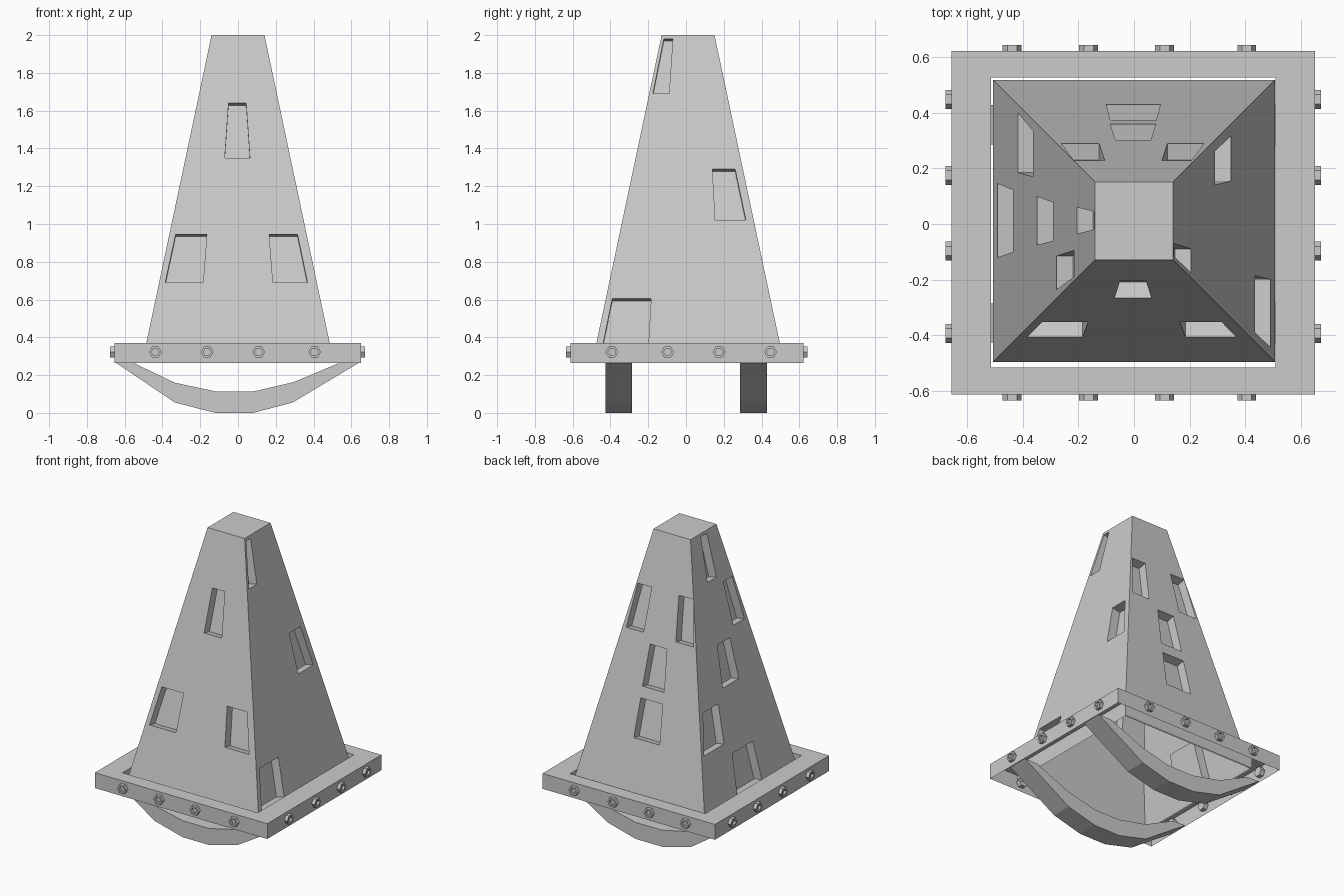
import bpy, bmesh, math
from mathutils import Vector, Matrix

if "Cube" in bpy.data.objects:
    bpy.data.objects.remove(bpy.data.objects["Cube"])

CX, CY = 0.0, 0.011             # tower axis
Z0, Z1 = 0.268, 2.0
H0, H1 = 0.507, 0.14            # half widths at bottom and top
SLOPE = (H0 - H1) / (Z1 - Z0)
DEPTH = 0.06                    # window recess


def half(z):
    return H1 + (Z1 - z) * SLOPE


def finish(bm, name, recalc=True):
    if recalc:
        bmesh.ops.recalc_face_normals(bm, faces=bm.faces)
    me = bpy.data.meshes.new(name)
    bm.to_mesh(me)
    bm.free()
    ob = bpy.data.objects.new(name, me)
    bpy.context.collection.objects.link(ob)
    return ob


def bridge(bm, *rings):
    """Closed skin through matching loops of points, capped at both ends."""
    vs = [[bm.verts.new(p) for p in r] for r in rings]
    n = len(vs[0])
    for a, b in zip(vs, vs[1:]):
        for i in range(n):
            j = (i + 1) % n
            bm.faces.new((a[i], a[j], b[j], b[i]))
    bm.faces.new(vs[0][::-1])
    bm.faces.new(vs[-1])


def rect(x0, x1, y0, y1, z):
    return [(x0, y0, z), (x1, y0, z), (x1, y1, z), (x0, y1, z)]


# Tower body
bm = bmesh.new()
bridge(bm, *[rect(CX - half(z), CX + half(z), CY - half(z), CY + half(z), z) for z in (Z0, Z1)])
tower = finish(bm, "tower")

# Blind windows in five rows; each entry is row, bottom span, top span
ROWS = [(0.35, 0.605), (0.69, 0.945), (1.02, 1.29), (1.35, 1.64), (1.69, 1.98)]
WINDOWS = {
    (0, -1): [(1, -.385, -.185, -.33, -.165), (1, .185, .368, .165, .315), (3, -.07, .063, -.05, .043)],
    (1, 0): [(0, -.442, -.2, -.39, -.185), (2, .155, .317, .14, .26), (4, -.175, -.09, -.117, -.07)],
    (0, 1): [(1, -.10, .095, -.085, .08), (2, -.085, .078, -.066, .06),
             (3, -.26, -.125, -.215, -.105), (3, .12, .25, .10, .205)],
    (-1, 0): [(0, -.12, .145, -.10, .122), (1, .185, .40, .17, .335), (2, -.075, .098, -.06, .077),
              (3, -.235, -.115, -.19, -.095), (4, -.035, .06, -.02, .045)],
}
bm = bmesh.new()
for (nx, ny), wins in WINDOWS.items():
    nrm = Vector((nx, ny, SLOPE)).normalized()
    for row, b0, b1, t0, t1 in wins:
        zb, zt = ROWS[row]
        pts = []
        for u, z in ((b0, zb), (b1, zb), (t1, zt), (t0, zt)):
            pts.append(Vector((CX + nx * half(z), u, z)) if nx else Vector((u, CY + ny * half(z), z)))
        bridge(bm, [p + nrm * 0.02 for p in pts], [p - nrm * DEPTH for p in pts])
cutter = finish(bm, "window_cutter")
cut = tower.modifiers.new("windows", 'BOOLEAN')
cut.object, cut.operation, cut.solver = cutter, 'DIFFERENCE', 'EXACT'
bpy.context.view_layer.update()
done = bpy.data.meshes.new_from_object(tower.evaluated_get(bpy.context.evaluated_depsgraph_get()))
tower.modifiers.clear()
tower.data = done
bpy.data.objects.remove(cutter)

# Open the underside of the tower
bm = bmesh.new()
bm.from_mesh(done)
low = [f for f in bm.faces if all(v.co.z < Z0 + 0.001 for v in f.verts)]
bmesh.ops.delete(bm, geom=low, context='FACES_ONLY')
bm.to_mesh(done)
bm.free()

# Square base frame: outer wall, top ring and inner wall, open below
FX0, FX1, FY0, FY1 = -0.655, 0.65, -0.612, 0.622
OUTER, INNER = (FX0, FX1, FY0, FY1), (-0.514, 0.509, -0.515, 0.527)
bm = bmesh.new()
rings = [[bm.verts.new(p) for p in rect(*r, z)]
         for r, z in ((OUTER, .265), (OUTER, .37), (INNER, .37), (INNER, .268))]
for a, b in zip(rings, rings[1:]):
    for i in range(4):
        j = (i + 1) % 4
        bm.faces.new((a[i], a[j], b[j], b[i]))
finish(bm, "base_frame", recalc=False)

# Hexagonal bolts with hollow heads around the frame
bm = bmesh.new()


def bolt(x, y, nx, ny):
    n, side = Vector((nx, ny, 0)), Vector((-ny, nx, 0))
    c = Vector((x, y, 0.322))

    def ring(r, d):
        return [c + n * d + side * (r * math.cos(k * math.pi / 3))
                + Vector((0, 0, r * math.sin(k * math.pi / 3))) for k in range(6)]
    bridge(bm, ring(.034, -.03), ring(.034, .022), ring(.021, .022), ring(.021, .006))


for x in (-0.438, -0.163, 0.11, 0.405):
    bolt(x, FY0, 0, -1)
    bolt(x, FY1, 0, 1)
for y in (-0.393, -0.097, 0.175, 0.448):
    bolt(FX0, y, -1, 0)
    bolt(FX1, y, 1, 0)
finish(bm, "bolts")

# Two curved rockers
under = [(-.65, .268), (-.335, .055), (-.12, 0), (.08, 0), (.29, .055), (.645, .268)]
upper = [(.545, .268), (.295, .163), (.08, .113), (-.115, .113), (-.335, .16), (-.56, .268)]
for name, y0, y1 in (("front_rocker", -.425, -.285), ("back_rocker", .285, .428)):
    bm = bmesh.new()
    bridge(bm, *[[(x, y, z) for x, z in under + upper] for y in (y0, y1)])
    finish(bm, name)
